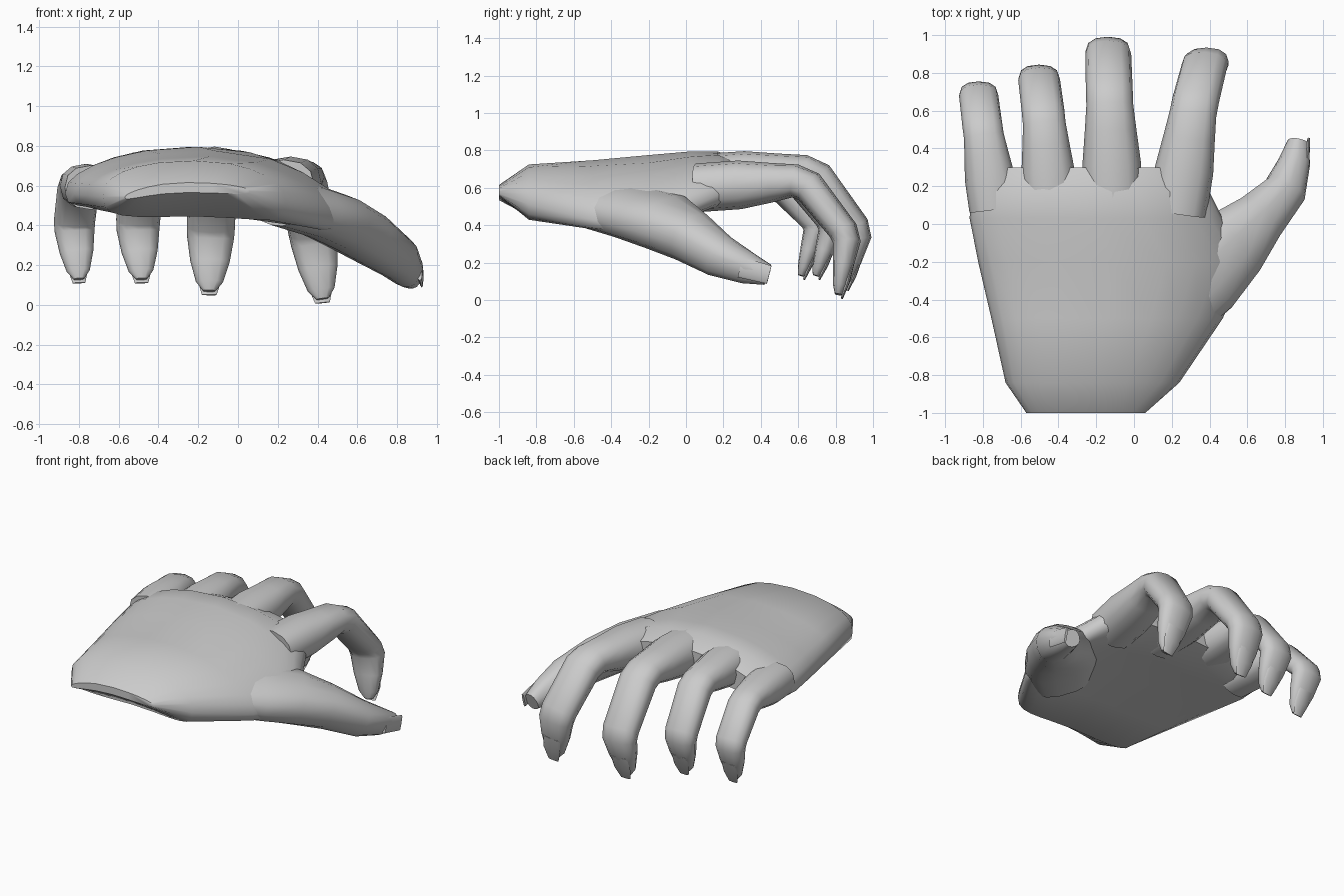
import bpy, bmesh, math
from mathutils import Vector

if "Cube" in bpy.data.objects:
    bpy.data.objects.remove(bpy.data.objects["Cube"])


def spow(v, p):
    return math.copysign(abs(v) ** p, v)


def oval(sides, power):
    """Points of a rounded-square outline."""
    for k in range(sides):
        a = 2 * math.pi * k / sides
        yield spow(math.cos(a), power), spow(math.sin(a), power)


def loft(name, rings, angle=50):
    """Skin a list of equal-length point rings and cap both ends."""
    bm = bmesh.new()
    vs = [[bm.verts.new(p) for p in ring] for ring in rings]
    n = len(vs[0])
    for a, b in zip(vs, vs[1:]):
        for i in range(n):
            j = (i + 1) % n
            bm.faces.new((a[i], a[j], b[j], b[i]))
    bm.faces.new(vs[0])
    bm.faces.new(vs[-1])
    bmesh.ops.recalc_face_normals(bm, faces=bm.faces)
    me = bpy.data.meshes.new(name)
    bm.to_mesh(me)
    bm.free()
    ob = bpy.data.objects.new(name, me)
    bpy.context.collection.objects.link(ob)
    bpy.ops.object.select_all(action='DESELECT')
    bpy.context.view_layer.objects.active = ob
    ob.select_set(True)
    bpy.ops.object.shade_smooth_by_angle(angle=math.radians(angle))


def tube(name, path, side, sides=12, power=0.85):
    """path rows: (centre, half width along side, half thickness)."""
    pts = [Vector(r[0]) for r in path]
    rings = []
    for i, (c, w, h) in enumerate(path):
        before = (pts[i] - pts[max(i - 1, 0)]).normalized()
        after = (pts[min(i + 1, len(pts) - 1)] - pts[i]).normalized()
        t = (before + after).normalized()
        s = (Vector(side) - t * t.dot(Vector(side))).normalized()
        n = s.cross(t)
        rings.append([pts[i] + s * u * w + n * v * h for u, v in oval(sides, power)])
    loft(name, rings)


# Palm: arched sections (y, left x, right x, middle z, right z, half thickness)
stations = [
    (-1.00, -.57, .06, .59, .57, .025),
    (-.84, -.68, .24, .585, .51, .14),
    (-.50, -.755, .47, .61, .43, .137),
    (-.20, -.825, .60, .645, .39, .13),
    (.03, -.87, .47, .665, .50, .13),
    (.17, -.865, .40, .67, .56, .125),
    (.30, -.80, .29, .66, .61, .075),
]
rings = []
for y, xl, xr, zm, zr, t in stations:
    zl = .56 + .02 * y
    rings.append([((xl + xr) / 2 + u * (xr - xl) / 2, y,
                   zm + ((zr if u > 0 else zl) - zm) * u * u + t * v)
                  for u, v in oval(24, .7)])
loft("palm", rings)

# Fingers: half width, then base, knuckle, bend and tip joints
fingers = {
    "index": (.124, (.23, .06, .60), (.32, .63, .64), (.38, .865, .34), (.425, .815, .03)),
    "middle": (.124, (-.11, .08, .65), (-.13, .68, .69), (-.137, .925, .365), (-.145, .845, .07)),
    "ring": (.113, (-.44, .08, .65), (-.478, .57, .675), (-.505, .785, .40), (-.485, .695, .13)),
    "little": (.106, (-.74, .08, .59), (-.80, .50, .61), (-.825, .70, .40), (-.80, .615, .13)),
}
# Shared finger shape: position along the joints, width and thickness factors
shape = [(0, 1.25, 1.05), (.4, 1.25, 1.05), (.7, 1.1, .85), (.92, 1, .72), (1.12, 1, .72),
         (1.9, .98, .63), (2.1, .95, .6), (2.5, .8, .45), (2.85, .55, .3), (3, .25, .16)]
for name, (w, *joints) in fingers.items():
    joints = [Vector(j) for j in joints]
    path = []
    for s, fw, ft in shape:
        i = min(int(s), 2)
        path.append((joints[i].lerp(joints[i + 1], s - i), w * fw, w * ft))
    tube(name + "_finger", path, (1, 0, 0))
    # Nail: thin plate on the outer side of the last joint
    bend, tip = joints[2:]
    out = Vector((0, w * .38, 0))
    tube(name + "_nail", [(bend.lerp(tip, .5) + out, w * .5, .01),
                          (bend.lerp(tip, .8) + out * .8, w * .5, .012),
                          (tip + out * .4 + Vector((0, 0, -.02)), w * .3, .006)],
         (1, 0, 0), 8, .6)

# Thumb, flowing down out of the side of the palm
tube("thumb", [
    ((.16, -.50, .52), .20, .11), ((.36, -.28, .48), .235, .13),
    ((.52, -.11, .415), .205, .14), ((.66, .03, .335), .145, .135),
    ((.80, .18, .235), .112, .112), ((.85, .33, .17), .08, .085),
    ((.87, .435, .135), .055, .055)], (.75, -.55, -.3), 14)

# Thumb nail on the outer face
tube("thumb_nail", [((.915, .29, .175), .055, .012), ((.925, .445, .135), .05, .008)],
     (0, 0, 1), 8, .6)
